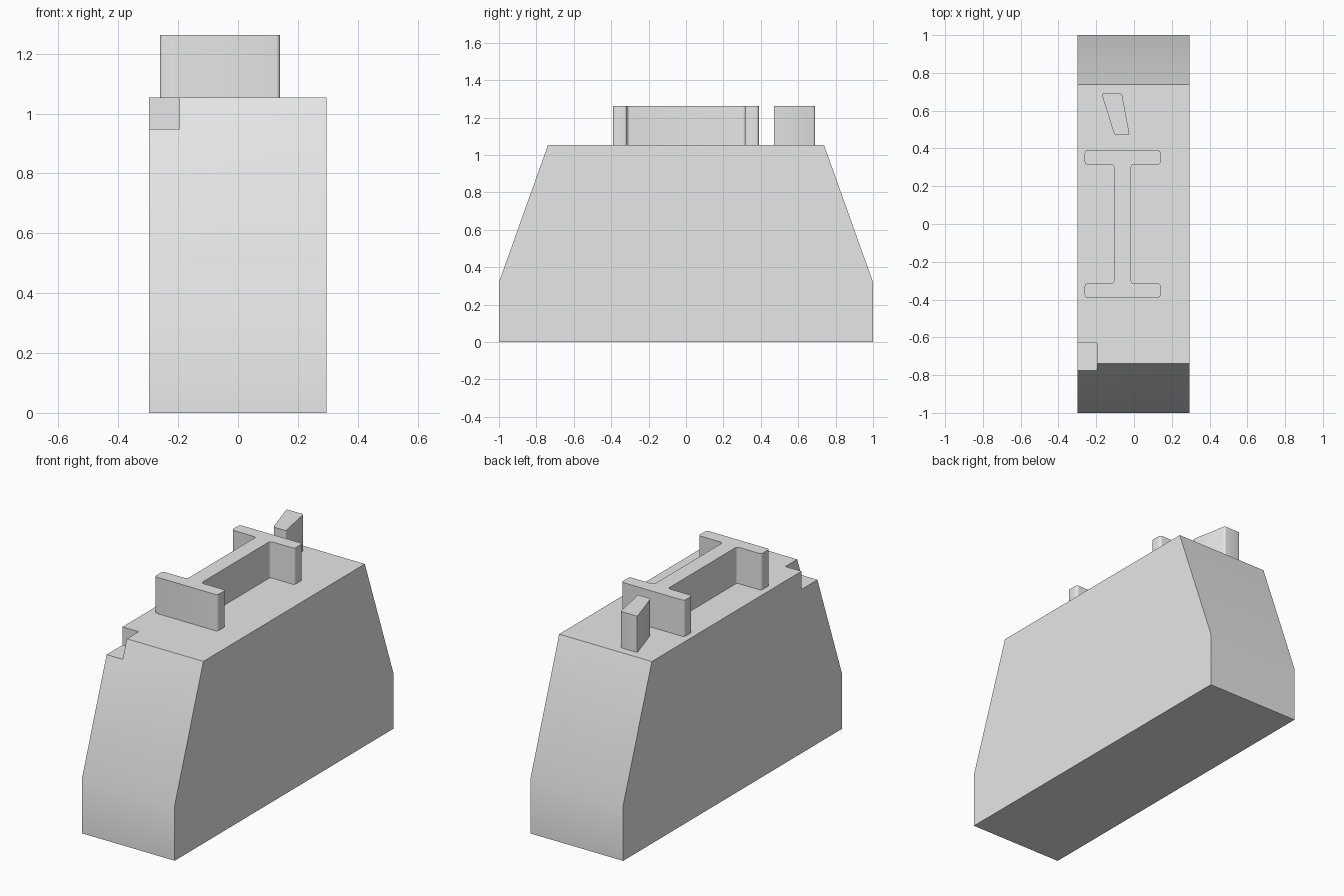
import bpy
import bmesh
from math import radians
from mathutils import Vector

cube = bpy.data.objects.get("Cube")
if cube:
    bpy.data.objects.remove(cube, do_unlink=True)

# Single plain grey
grey = bpy.data.materials.new("light_grey")
grey.use_nodes = True
grey.diffuse_color = (0.8, 0.8, 0.8, 1)
grey.node_tree.nodes["Principled BSDF"].inputs["Base Color"].default_value = (0.8, 0.8, 0.8, 1)


def prism(name, outline, depth, rounding=0.0):
    """Extrude a closed 3D outline along depth, optionally rounding the side edges."""
    depth = Vector(depth)
    bm = bmesh.new()
    face = bm.faces.new([bm.verts.new(p) for p in outline])
    made = bmesh.ops.extrude_face_region(bm, geom=[face], use_keep_orig=True)
    top = [g for g in made["geom"] if isinstance(g, bmesh.types.BMVert)]
    bmesh.ops.translate(bm, verts=top, vec=depth)
    if rounding:
        sides = [e for e in bm.edges
                 if (e.verts[1].co - e.verts[0].co).cross(depth).length < 1e-6]
        bmesh.ops.bevel(bm, geom=sides, offset=rounding, segments=4,
                        profile=0.5, affect='EDGES')
    bmesh.ops.recalc_face_normals(bm, faces=bm.faces)
    mesh = bpy.data.meshes.new(name)
    bm.to_mesh(mesh)
    bm.free()
    mesh.materials.append(grey)
    obj = bpy.data.objects.new(name, mesh)
    bpy.context.collection.objects.link(obj)
    return obj


def activate(obj):
    bpy.ops.object.select_all(action='DESELECT')
    obj.select_set(True)
    bpy.context.view_layer.objects.active = obj


LEFT, RIGHT, DECK, TOP = 0.295, -0.298, 1.053, 1.263

# Body: side profile with sloped ends
half = [(1.0, 0.0), (1.0, 0.32), (0.738, DECK)]
side = half + [(-y, z) for y, z in reversed(half)]
body = prism("body", [(RIGHT, y, z) for y, z in side], (LEFT - RIGHT, 0, 0))

# Square notch in the front right corner of the deck
x0, x1, y0, y1, floor = -0.4, -0.195, -0.9, -0.63, 0.948
cutter = prism("notch_cutter",
               [(x0, y0, floor), (x1, y0, floor), (x1, y1, floor), (x0, y1, floor)],
               (0, 0, 0.3))
cutter.hide_render = True
notch = body.modifiers.new("notch", 'BOOLEAN')
notch.operation = 'DIFFERENCE'
notch.solver = 'EXACT'
notch.object = cutter
activate(body)
bpy.ops.object.modifier_apply(modifier=notch.name)
bpy.data.objects.remove(cutter, do_unlink=True)

# Flanged ridge on the deck: quarter outline mirrored about its own centre
centre, web, flange, inner, end = -0.06, 0.045, 0.201, 0.315, 0.39
quarter = [(web, inner), (flange, inner), (flange, end)]
right_half = [(x, -y) for x, y in reversed(quarter)] + quarter
loop = right_half + [(-x, -y) for x, y in right_half]
ridge = prism("flanged_ridge", [(centre + x, y, DECK) for x, y in loop],
              (0, 0, TOP - DECK), 0.015)

# Tapered peg behind the ridge
peg_outline = [(-0.172, 0.69), (-0.103, 0.47), (-0.023, 0.47), (-0.064, 0.69)]
peg = prism("tapered_peg", [(x, y, DECK) for x, y in peg_outline],
            (0, 0, TOP - DECK), 0.01)

# Smooth shading that keeps the hard corners
for part in (body, ridge, peg):
    activate(part)
    bpy.ops.object.shade_smooth_by_angle(angle=radians(30))
